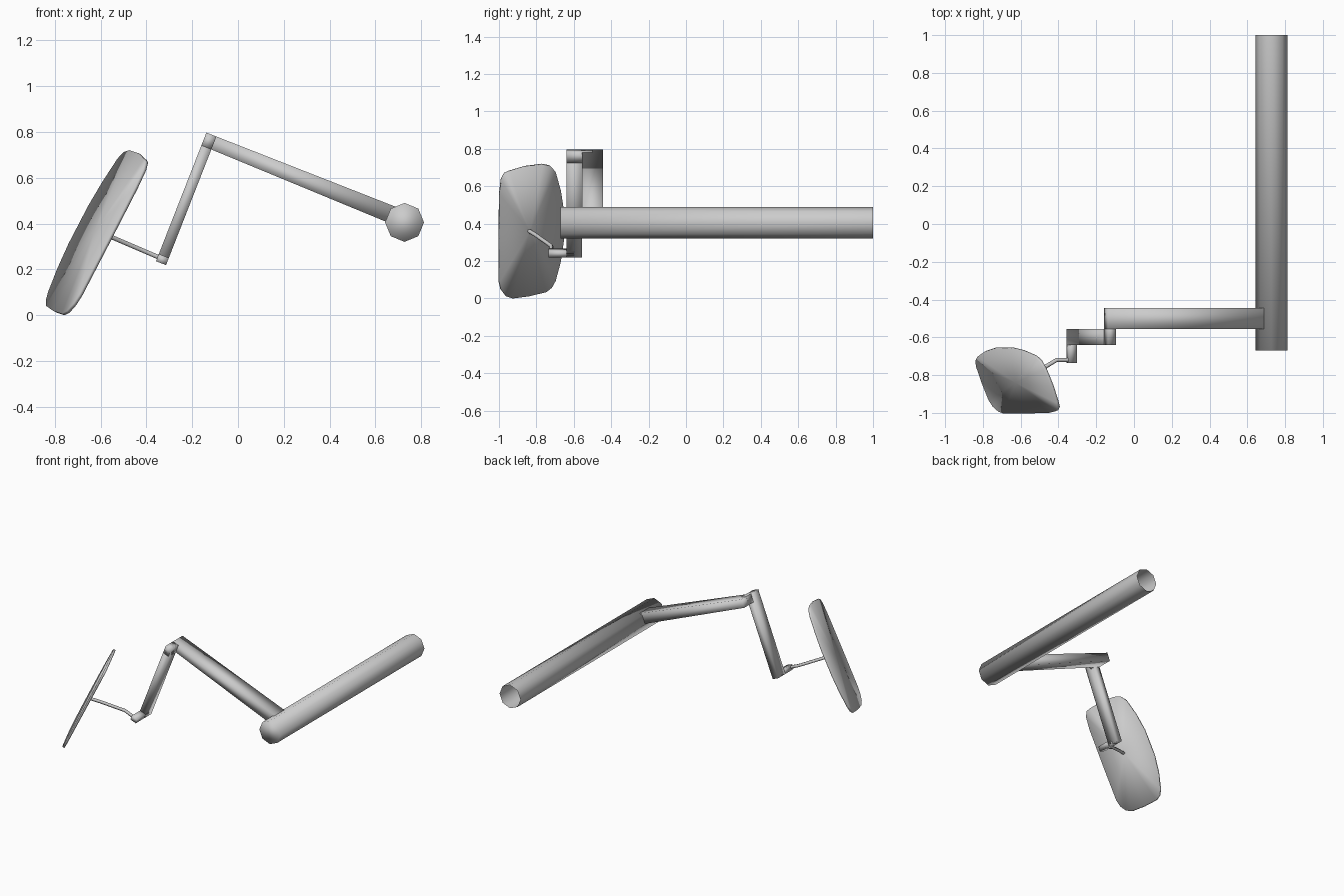
import bpy, bmesh, math
from mathutils import Vector

cube = bpy.data.objects.get("Cube")
if cube:
    bpy.data.objects.remove(cube, do_unlink=True)

GREY = (0.6, 0.6, 0.6, 1)
grey = bpy.data.materials.new("plain grey")
grey.use_nodes = True
grey.diffuse_color = GREY
grey.node_tree.nodes["Principled BSDF"].inputs["Base Color"].default_value = GREY


def finish(name, bm):
    """Turn a bmesh into a smooth shaded grey object."""
    bmesh.ops.recalc_face_normals(bm, faces=bm.faces)
    for f in bm.faces:
        f.smooth = True
    mesh = bpy.data.meshes.new(name)
    bm.to_mesh(mesh)
    bm.free()
    mesh.materials.append(grey)
    obj = bpy.data.objects.new(name, mesh)
    bpy.context.collection.objects.link(obj)
    return obj


def extrude(bm, points, offset):
    """Closed prism from an outline."""
    face = bm.faces.new([bm.verts.new(p) for p in points])
    new = bmesh.ops.extrude_face_region(bm, geom=[face], use_keep_orig=True)["geom"]
    bmesh.ops.translate(bm, vec=offset, verts=[g for g in new if isinstance(g, bmesh.types.BMVert)])


# Handlebar: eight-sided tube, closed at the front and open at the back
bm = bmesh.new()
front, back, radius, sides = -0.67, 1.0, 0.085, 8
rings = [[bm.verts.new((0.727 + radius * math.cos(i * math.tau / sides), y,
                        0.405 + radius * math.sin(i * math.tau / sides)))
          for i in range(sides)] for y in (front, back)]
for i in range(sides):
    j = (i + 1) % sides
    bm.faces.new((rings[0][i], rings[0][j], rings[1][j], rings[1][i]))
bm.faces.new(rings[0])
finish("handlebar", bm)

# Bracket arms: boxes in a frame tilted about y, starting at the elbow's top corner
elbow = Vector((-0.138, 0, 0.797))
tilt = math.radians(21.4)
along = Vector((math.cos(tilt), 0, -math.sin(tilt)))
down = Vector((-math.sin(tilt), 0, -math.cos(tilt)))


def bracket(name, u0, u1, v0, v1, y0, y1, end=None):
    end = v1 if end is None else end
    outline = [elbow + along * u + down * v + Vector((0, y0, 0))
               for u, v in ((u0, v0), (u0, v1), (u1, end), (u1, v0))]
    bm = bmesh.new()
    extrude(bm, outline, (0, y1 - y0, 0))
    finish(name, bm)


thick, length = 0.047, 0.603
bracket("upper_arm", 0, 0.92, 0, 0.06, -0.555, -0.445, end=0.077)
bracket("elbow_joint", 0, thick, 0, 0.06, -0.64, -0.5)
bracket("lower_arm", 0, thick, 0, length, -0.64, -0.555)
bracket("lower_joint", 0, thick, length - 0.034, length, -0.735, -0.6)

# Thin bent rod that carries the mirror
curve = bpy.data.curves.new("mirror_rod", "CURVE")
curve.dimensions = "3D"
curve.bevel_depth = 0.011
curve.bevel_resolution = 1
curve.use_fill_caps = True
path = [(-0.34, -0.72, 0.25), (-0.41, -0.72, 0.28), (-0.55, -0.805, 0.34), (-0.61, -0.838, 0.36)]
spline = curve.splines.new("POLY")
spline.points.add(len(path) - 1)
for point, co in zip(spline.points, path):
    point.co = (*co, 1)
spline.use_smooth = True
curve.materials.append(grey)
bpy.context.collection.objects.link(bpy.data.objects.new("mirror_rod", curve))

# Mirror: thin rounded plate on a slanted plane, each side fanned from its centre
outline = [(-0.944, 0.68), (-0.86, 0.705), (-0.767, 0.717), (-0.725, 0.708), (-0.70, 0.68),
           (-0.672, 0.58), (-0.656, 0.476), (-0.656, 0.31), (-0.672, 0.2), (-0.70, 0.096),
           (-0.72, 0.06), (-0.75, 0.037), (-0.84, 0.015), (-0.93, 0.003), (-0.965, 0.015),
           (-0.99, 0.048), (-1.0, 0.09), (-1.0, 0.32), (-0.997, 0.556), (-0.988, 0.635), (-0.97, 0.668)]
slope_y, slope_z = -0.47, 0.52
normal = Vector((1, -slope_y, -slope_z)).normalized()
points = [Vector((-0.625 + slope_y * (y + 0.83) + slope_z * (z - 0.36), y, z)) for y, z in outline]
bm = bmesh.new()
extrude(bm, [p - normal * 0.008 for p in points], normal * 0.016)
bmesh.ops.poke(bm, faces=[f for f in bm.faces if len(f.verts) > 4])
finish("mirror", bm)
